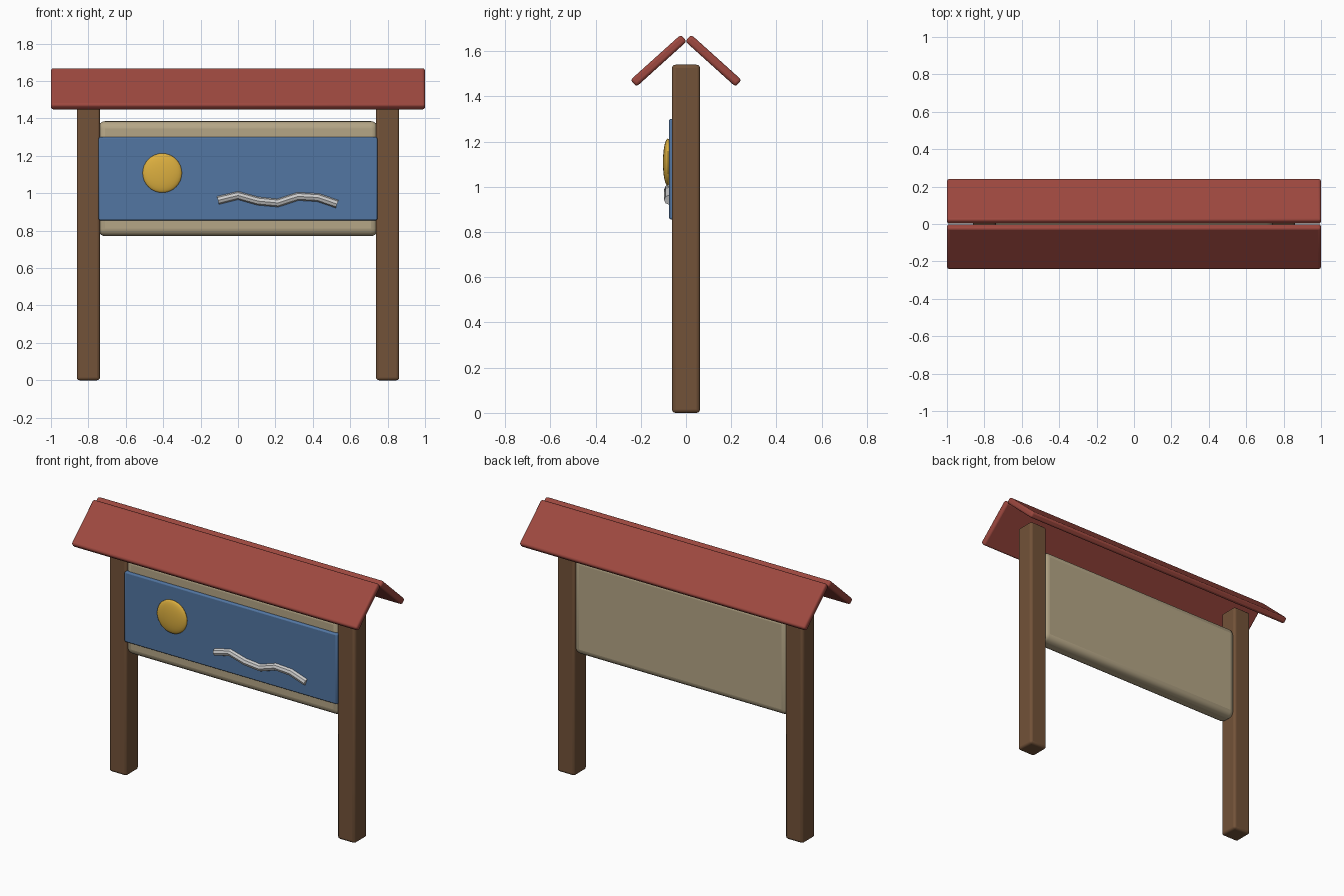
import bpy
from math import radians

if "Cube" in bpy.data.objects:
    bpy.data.objects.remove(bpy.data.objects["Cube"])


def material(name, rgb):
    m = bpy.data.materials.new(name)
    m.diffuse_color = (*rgb, 1)
    m.use_nodes = True
    m.node_tree.nodes["Principled BSDF"].inputs["Base Color"].default_value = m.diffuse_color
    return m


WOOD = material("wood", (0.17, 0.085, 0.04))
ROOF = material("roof_red", (0.34, 0.065, 0.05))
CREAM = material("cream", (0.46, 0.38, 0.24))
BLUE = material("blue", (0.085, 0.18, 0.36))
GOLD = material("gold", (0.72, 0.43, 0.05))
SILVER = material("silver", (0.62, 0.62, 0.65))


def smooth(ob, angle=40):
    bpy.ops.object.select_all(action='DESELECT')
    ob.select_set(True)
    bpy.context.view_layer.objects.active = ob
    bpy.ops.object.shade_smooth_by_angle(angle=radians(angle))


def box(name, loc, size, mat, bevel, segments=3, tilt=0):
    bpy.ops.mesh.primitive_cube_add(size=1, location=loc)
    ob = bpy.context.object
    ob.name = name
    ob.scale = size
    bpy.ops.object.transform_apply(location=False, rotation=False, scale=True)
    ob.rotation_euler.x = tilt
    mod = ob.modifiers.new("bevel", 'BEVEL')
    mod.width = bevel
    mod.segments = segments
    ob.data.materials.append(mat)
    smooth(ob)
    return ob


# Posts and roof slabs, mirrored in pairs
for s, side in ((-1, "left"), (1, "right")):
    box(f"{side}_post", (0.8 * s, 0, 0.77), (0.124, 0.124, 1.54), WOOD, 0.015)
for s, side in ((-1, "front"), (1, "back")):
    box(f"{side}_roof_slab", (0, 0.121 * s, 1.558), (2, 0.30, 0.04), ROOF,
        0.013, tilt=radians(-42 * s))

# Board between the posts and the picture panel on its front
box("board", (0, 0, 1.078), (1.5, 0.116, 0.615), CREAM, 0.04, 4)
box("picture_panel", (0, -0.06, 1.078), (1.49, 0.03, 0.445), BLUE, 0.008, 2)

# Flattened sun
bpy.ops.mesh.primitive_uv_sphere_add(segments=32, ring_count=16, radius=1,
                                     location=(-0.405, -0.08, 1.108))
sun = bpy.context.object
sun.name = "sun"
sun.scale = (0.105, 0.022, 0.105)
bpy.ops.object.transform_apply(location=False, rotation=False, scale=True)
sun.data.materials.append(GOLD)
smooth(sun)

# Wavy line swept along a short path
path = [(-0.107, 0.962), (0, 0.988), (0.107, 0.958), (0.213, 0.948),
        (0.32, 0.983), (0.427, 0.977), (0.53, 0.942)]
curve = bpy.data.curves.new("wave", 'CURVE')
curve.dimensions = '3D'
curve.bevel_depth = 0.022
curve.bevel_resolution = 2
curve.use_fill_caps = True
spline = curve.splines.new('POLY')
spline.points.add(len(path) - 1)
for p, (x, z) in zip(spline.points, path):
    p.co = (x, -0.075, z, 1)
wave = bpy.data.objects.new("wave", curve)
bpy.context.collection.objects.link(wave)
curve.materials.append(SILVER)
bpy.ops.object.select_all(action='DESELECT')
wave.select_set(True)
bpy.context.view_layer.objects.active = wave
bpy.ops.object.convert(target='MESH')
bpy.ops.object.shade_flat()
